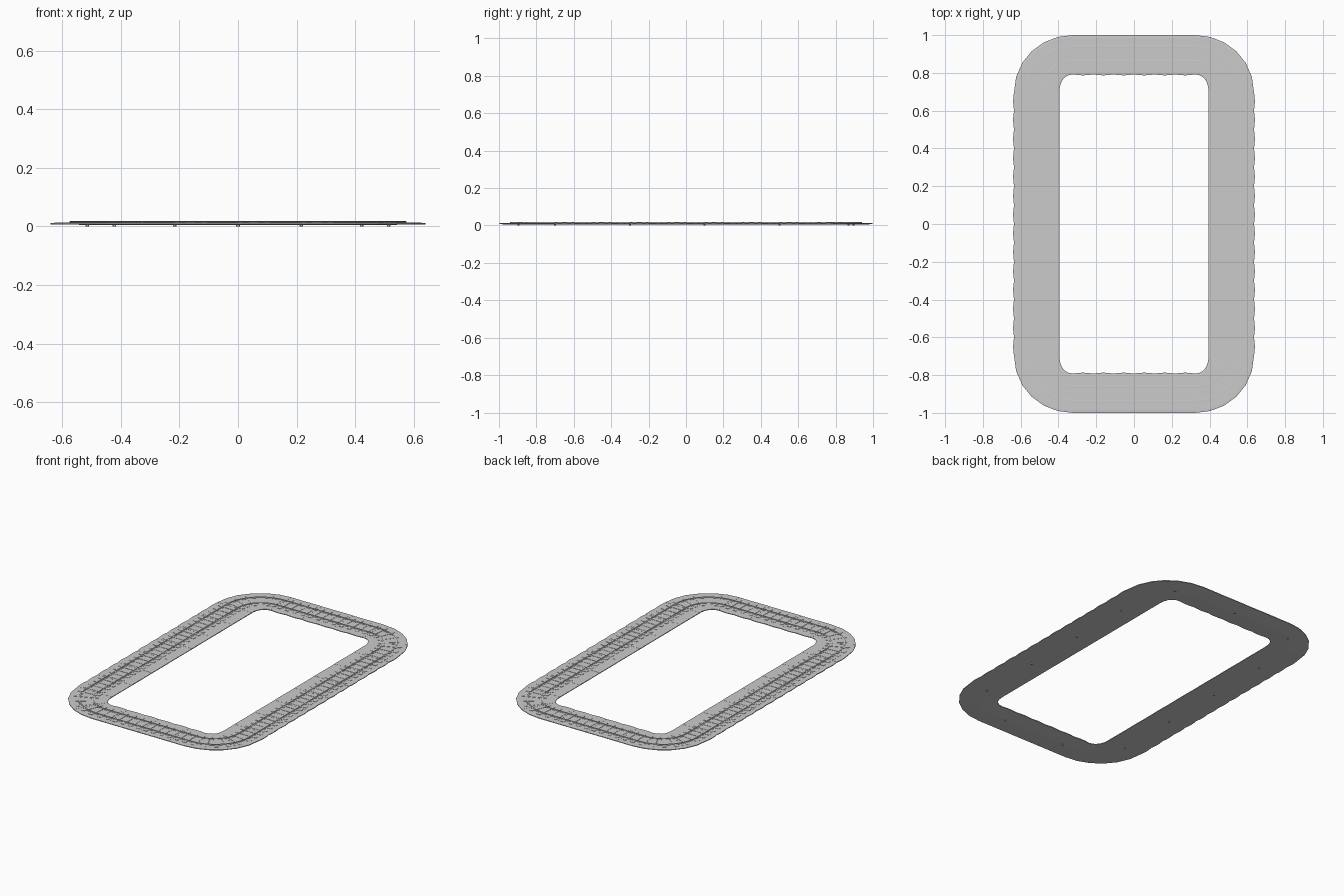
import bpy, bmesh, math

if "Cube" in bpy.data.objects:
    bpy.data.objects.remove(bpy.data.objects["Cube"])

CX, CY = 0.325, 0.70          # corner centres of the loop
N_SIDE, N_END, N_CORNER = 14, 6, 3


def tiles():
    """Return the loop as tiles: (start, end, kind), each end = (x, y, angle)."""
    out = []
    corners = [(CX, -CY), (CX, CY), (-CX, CY), (-CX, -CY)]
    for k in range(4):
        p, q = corners[k], corners[(k + 1) % 4]
        a = k * math.pi / 2
        n = N_SIDE if k % 2 == 0 else N_END

        def at(f):
            return (p[0] + (q[0] - p[0]) * f, p[1] + (q[1] - p[1]) * f, a)
        for i in range(n):
            out.append((at(i / n), at((i + 1) / n), "side" if k % 2 == 0 else "end"))
        step = math.pi / 2 / N_CORNER
        for i in range(N_CORNER):
            out.append(((*q, a + i * step), (*q, a + (i + 1) * step), "corner"))
    return out


def mix(p, q, f):
    return tuple(u + (v - u) * f for u, v in zip(p, q))


def point(st, at_side, at_end, z):
    """Point outward from a station; the offset differs on long and short sides."""
    x, y, a = st
    s = math.sin(a) ** 2
    r = at_side + (at_end - at_side) * s
    return (x + r * math.cos(a), y + r * math.sin(a), z)


def loft(bm, rings, closed):
    vs = [[bm.verts.new(c) for c in ring] for ring in rings]
    m = len(vs[0])
    for i in range(len(vs) if closed else len(vs) - 1):
        a, b = vs[i], vs[(i + 1) % len(vs)]
        for j in range(m):
            k = (j + 1) % m
            bm.faces.new((a[j], a[k], b[k], b[j]))
    if not closed:
        bm.faces.new(vs[0])
        bm.faces.new(vs[-1])


def finish(bm, name):
    bmesh.ops.recalc_face_normals(bm, faces=bm.faces)
    me = bpy.data.meshes.new(name)
    bm.to_mesh(me)
    bm.free()
    ob = bpy.data.objects.new(name, me)
    bpy.context.collection.objects.link(ob)
    return ob


TILES = tiles()

# Ballast bed: thin tiles with slightly scalloped edges and alternating heights
bm = bmesh.new()
for n, (p, q, kind) in enumerate(TILES):
    top = 0.0120 + 0.0006 * (n % 2)
    sub = 2 if kind == "corner" else 4
    rings = []
    for i in range(sub + 1):
        f = i / sub
        st = mix(p, q, f)
        bulge = 0.005 * math.sin(math.pi * f) if kind != "corner" else 0
        o = bulge if kind == "side" else 0
        inn = bulge if kind == "end" else 0
        rings.append([point(st, 0.069 - inn, 0.092 - inn, 0.007),
                      point(st, 0.069 - inn, 0.092 - inn, top - 0.001),
                      point(st, 0.085, 0.105, top),
                      point(st, 0.295, 0.288, top),
                      point(st, 0.31 + o, 0.30, top - 0.001),
                      point(st, 0.31 + o, 0.30, 0.007),
                      point(st, 0.19, 0.195, 0.005)])
    loft(bm, rings, False)
finish(bm, "ballast_bed")

# Sleepers: low bars under the rails, two per tile
bm = bmesh.new()
for p, q, kind in TILES:
    for f in (0.25, 0.75):
        x, y, a = mix(p, q, f)
        tx, ty = -math.sin(a) * 0.011, math.cos(a) * 0.011
        rings = []
        for r0, r1 in ((0.135, 0.132), (0.28, 0.268)):
            ring = []
            for side, z in ((-1, 0.010), (1, 0.010), (1, 0.0138), (-1, 0.0138)):
                c = point((x, y, a), r0, r1, z)
                ring.append((c[0] + side * tx, c[1] + side * ty, z))
            rings.append(ring)
        loft(bm, rings, False)
finish(bm, "sleepers")

# Rails: foot, web and head profile swept round the loop
profile = [(-0.007, 0.0125), (0.007, 0.0125), (0.007, 0.0138), (0.002, 0.0142),
           (0.002, 0.0155), (0.004, 0.0158), (0.004, 0.0175), (-0.004, 0.0175),
           (-0.004, 0.0158), (-0.002, 0.0155), (-0.002, 0.0142), (-0.007, 0.0138)]
for name, rs, re in (("outer_rail", 0.246, 0.238), ("inner_rail", 0.166, 0.162)):
    bm = bmesh.new()
    rings = []
    for p, q, kind in TILES:
        sub = 3 if kind == "corner" else 1
        for i in range(sub):
            st = mix(p, q, i / sub)
            rings.append([point(st, rs + d, re + d, z) for d, z in profile])
    # close each straight with its final station before the corner starts
    loft(bm, rings, True)
    finish(bm, name)

# Support feet: small pads under the tile joints
bm = bmesh.new()
for n, (p, q, kind) in enumerate(TILES):
    if n % 4 == 0:
        rings = []
        for z in (0.0, 0.007):
            c = point(p, 0.19, 0.195, z)
            rings.append([(c[0] + 0.006 * math.cos(k * math.pi / 3),
                           c[1] + 0.006 * math.sin(k * math.pi / 3), z) for k in range(6)])
        loft(bm, rings, False)
finish(bm, "support_feet")
